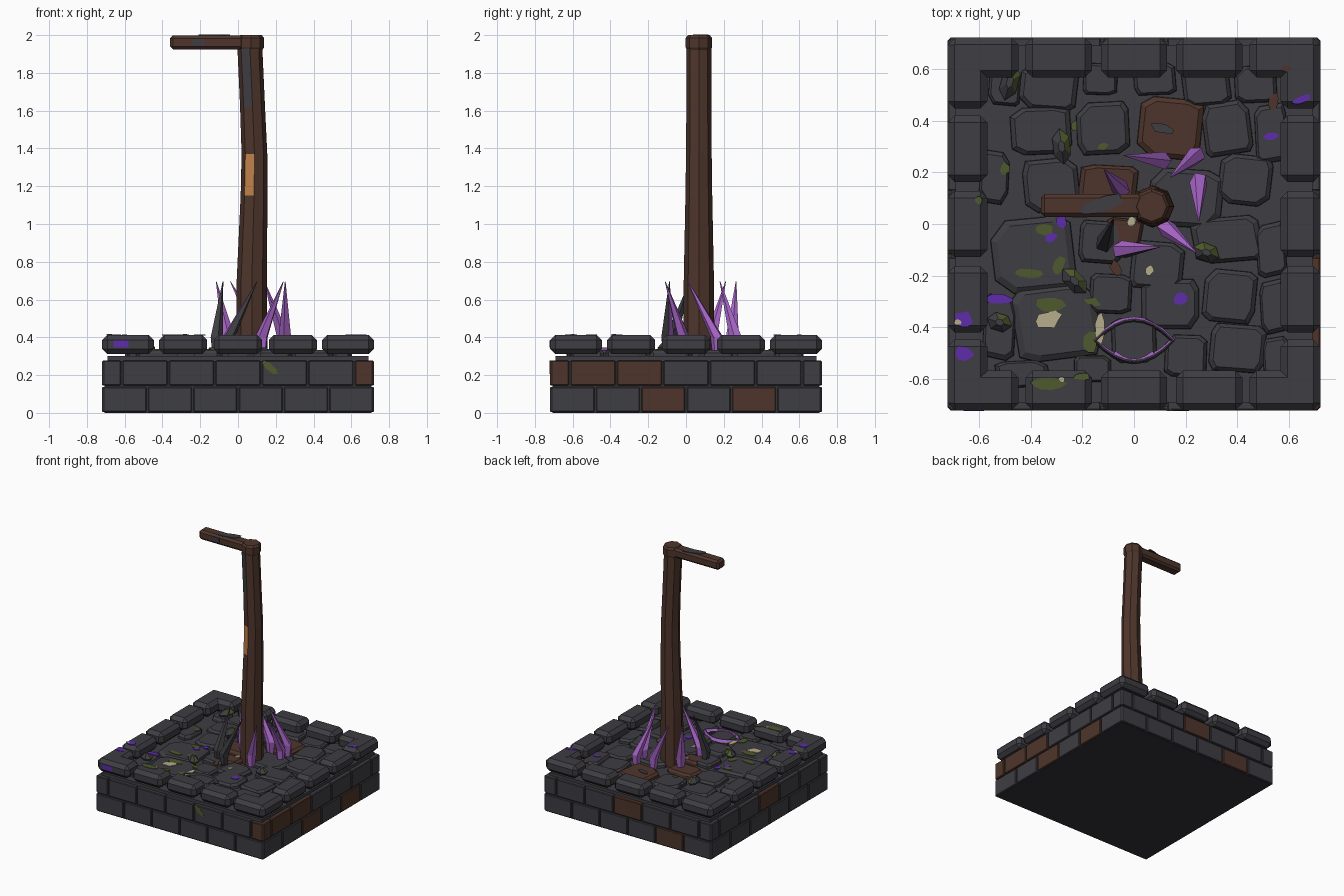
import bpy, bmesh, math, random
from mathutils import Vector, Matrix

random.seed(4)
if "Cube" in bpy.data.objects:
    bpy.data.objects.remove(bpy.data.objects["Cube"])


def material(name, rgb):
    m = bpy.data.materials.new(name)
    m.use_nodes = True
    m.diffuse_color = (*rgb, 1)
    m.node_tree.nodes["Principled BSDF"].inputs["Base Color"].default_value = (*rgb, 1)
    return m


STONE = material("charcoal stone", (.048, .047, .056))
MORTAR = material("dark mortar", (.034, .033, .039))
BROWN = material("dark brown", (.078, .036, .025))
VIOLET = material("bright violet", (.42, .14, .62))
PURPLE = material("deep purple", (.11, .025, .4))
MOSS = material("moss green", (.075, .1, .027))
BONE = material("pale bone", (.47, .42, .26))
OCHRE = material("raw wood", (.53, .22, .07))


def finish(bm, name, *mats):
    bmesh.ops.recalc_face_normals(bm, faces=bm.faces)
    mesh = bpy.data.meshes.new(name)
    bm.to_mesh(mesh)
    bm.free()
    for m in mats:
        mesh.materials.append(m)
    ob = bpy.data.objects.new(name, mesh)
    bpy.context.collection.objects.link(ob)
    return ob


def box(name, mat, lo, hi, bevel=0.0):
    bm = bmesh.new()
    bmesh.ops.create_cube(bm, size=1)
    lo, hi = Vector(lo), Vector(hi)
    for v in bm.verts:
        v.co = (lo + hi) / 2 + v.co * (hi - lo)
    if bevel:
        bmesh.ops.bevel(bm, geom=bm.edges[:], offset=bevel, segments=1, affect='EDGES')
    return finish(bm, name, mat)


def loft(name, rings, *mats):
    """Skin a stack of rings with equal point counts and cap both ends."""
    bm = bmesh.new()
    rows = [[bm.verts.new(p) for p in ring] for ring in rings]
    n = len(rows[0])
    for a, b in zip(rows, rows[1:]):
        for i in range(n):
            bm.faces.new((a[i], a[(i + 1) % n], b[(i + 1) % n], b[i]))
    bm.faces.new(rows[0])
    bm.faces.new(rows[-1])
    return finish(bm, name, *mats)


def ngon(n, x, y, z, rx, ry=None, turn=0.0, jitter=0.0):
    pts = []
    for i in range(n):
        a = math.tau * i / n
        s = 1 + random.uniform(-jitter, jitter)
        u, v = math.cos(a) * rx * s, math.sin(a) * (ry or rx) * s
        pts.append((x + u * math.cos(turn) - v * math.sin(turn),
                    y + u * math.sin(turn) + v * math.cos(turn), z))
    return pts


def paint(mat, z, spots):
    """Thin irregular stains lying on a flat top."""
    for x, y, rx, ry in spots:
        ring = ngon(9, x, y, z - .002, rx, ry, random.uniform(-.4, .4), .2)
        loft("stain", [ring, [(a, b, z + .003) for a, b, _ in ring]], mat)


# Foundation core and floor bed
box("foundation_core", MORTAR, (-.708, -.708, 0), (.708, .708, .275))
box("floor_bed", STONE, (-.69, -.69, .27), (.69, .69, .3))

# Brick courses and rim blocks; each side is laid along x then turned into place
LOWER = [-.72 + .24 * i for i in range(7)]
UPPER = [-.72] + [-.615 + .246 * i for i in range(6)] + [.72]
SIDES = {"front": (0, (), (6,)), "left": (1, (2, 4), (0, 1, 2)),
         "back": (2, (4,), (3,)), "right": (3, (), (3,))}
for side, (turns, low_brown, high_brown) in SIDES.items():
    spin = Matrix.Rotation(turns * math.pi / 2, 4, 'Z')
    parts = []
    for cuts, brown, z0, z1 in ((LOWER, low_brown, .005, .137), (UPPER, high_brown, .145, .277)):
        for i, (a, b) in enumerate(zip(cuts, cuts[1:])):
            parts.append(box(side + "_brick", BROWN if i in brown else STONE,
                             (a + .005, -.72, z0), (b - .005, -.66, z1), .005))
    for i in range(5):
        x = (i - 2) * .291
        half = .128 if 0 < i < 4 else .136
        parts.append(box(side + "_rim_block", STONE,
                         (x - half, -.72, .312), (x + half, -.567, .412), .027))
    for p in parts:
        p.data.transform(spin)

# Irregular paving stones: centre x, centre y, width, depth
STONES = [(-.5, .53, .12, .14), (-.33, .53, .22, .17), (-.13, .56, .13, .12), (.08, .56, .16, .12),
          (.28, .53, .18, .14), (.47, .54, .16, .14), (-.36, .36, .23, .18), (-.12, .37, .2, .2),
          (.36, .37, .18, .2), (.53, .35, .12, .22), (-.54, .18, .11, .2), (-.32, .15, .21, .2),
          (.2, .1, .28, .22), (.43, .17, .2, .19), (-.39, -.12, .31, .28), (-.13, -.07, .16, .16),
          (.09, -.16, .2, .18), (.36, -.06, .26, .17), (.53, -.1, .11, .2), (-.3, -.38, .32, .28),
          (-.09, -.27, .16, .15), (.14, -.31, .22, .19), (.37, -.28, .2, .2), (.54, -.32, .1, .2),
          (-.52, -.4, .12, .24), (-.43, -.58, .2, .1), (-.16, -.56, .14, .1), (.2, -.51, .16, .16),
          (.4, -.48, .21, .18), (.55, -.52, .1, .16), (0, -.45, .17, .17)]
RUSTY = [(.14, .37, .24, .23), (-.1, .15, .22, .15), (-.04, -.03, .14, .1)]


def paving(x, y, w, d, mat):
    # Rectangle with clipped, wobbling corners
    outline = []
    for sx, sy, flip in ((1, 1, 0), (-1, 1, 1), (-1, -1, 0), (1, -1, 1)):
        k = random.uniform(.5, .85)
        pair = [(sx, sy * k), (sx * random.uniform(.5, .85), sy)]
        outline += pair[::-1] if flip else pair
    shear = random.uniform(-.15, .15)
    outline = [(u + shear * v, v - shear * u) for u, v in outline]
    rings = [[(x + u * w / 2 * s, y + v * d / 2 * s, z) for u, v in outline]
             for s, z in ((1.03, .28), (1, .318), (.85, .333))]
    loft("paving_stone", rings, mat)


for s in STONES:
    paving(*s, STONE)
for s in RUSTY:
    paving(*s, BROWN)

# Stains on the paving and on the rim
paint(MOSS, .334, [(-.35, -.02, .035, .02), (-.41, -.19, .06, .018), (-.32, -.31, .05, .03),
                   (-.17, -.46, .03, .04), (-.5, .21, .018, .025), (-.23, .38, .012, .02),
                   (-.12, .3, .02, .012), (-.29, -.16, .02, .04), (-.16, -.3, .03, .015)])
paint(PURPLE, .334, [(-.52, -.29, .05, .018), (-.32, -.05, .025, .018), (-.28, .01, .02, .025),
                     (.18, -.29, .025, .025), (.53, .34, .03, .015)])
paint(BONE, .336, [(-.33, -.37, .05, .035), (-.13, -.41, .02, .06), (.06, -.18, .015, .02),
                   (-.01, .01, .015, .02)])
paint(STONE, .336, [(.11, .37, .045, .02)])
paint(BROWN, .334, [(.54, .47, .02, .035), (-.07, -.17, .02, .03)])
paint(PURPLE, .412, [(-.66, -.37, .035, .035), (-.66, -.5, .035, .025), (.65, .48, .04, .014)])
paint(MOSS, .412, [(-.33, -.62, .07, .025), (-.2, -.59, .03, .015), (-.6, .09, .015, .015)])
paint(BONE, .414, [(-.28, -.6, .012, .01), (-.68, -.38, .015, .01)])
paint(BROWN, .412, [(.59, .6, .02, .015)])
box("rim_front_stain", PURPLE, (-.66, -.722, .345), (-.58, -.715, .382))
moss = ngon(7, 0, 0, 0, .055, .02, -.7)
loft("brick_moss", [[(.17 + x, y, .24 + z) for x, z, _ in moss] for y in (-.722, -.715)], MOSS)

# Pointed pebbles, mossy on one flank
for x, y, turn, length in ((-.48, .55, 1.3, .075), (-.28, .3, 1.7, .07), (.28, -.11, -.4, .055),
                           (-.23, -.22, -.8, .065), (-.52, -.38, -.3, .05)):
    rings = [ngon(6, x, y, z, length * s, .038 * s, turn)
             for z, s in ((.32, .75), (.345, 1), (.375, .35))]
    ob = loft("mossy_pebble", rings, STONE, MOSS)
    for p in ob.data.polygons:
        p.material_index = int(p.normal.x + p.normal.y > .3)

# Carved eye: almond ridge, violet on the faces turned to the back, and a crescent
almond = []
for sign in (1, -1):
    for i in range(8):
        u = sign * (1 - i / 4)
        almond.append((u, sign * (1 - u * u)))
bm = bmesh.new()
rows = [[bm.verts.new((u * (.15 + o), -.45 + v * (.08 + o), z)) for u, v in almond]
        for o, z in ((.012, .325), (.003, .345), (-.003, .345), (-.012, .325))]
for a, b in zip(rows, rows[1:]):
    for i in range(16):
        j = (i + 1) % 16
        bm.faces.new((a[i], a[j], b[j], b[i]))
eye = finish(bm, "carved_eye_ridge", STONE, VIOLET)
for p in eye.data.polygons:
    p.material_index = int(p.normal.y > .4)
arc = [(.08 * u, -.535 + .03 * u * u) for u in (-1, -.6, -.2, .2, .6, 1)]
crescent = arc + [(x * .9, y + .014) for x, y in arc[::-1]]
loft("eye_crescent", [[(x, y, z) for x, y in crescent] for z in (.334, .342)], VIOLET)

# Bent eight-sided post with a weathered, chipped front
POST = [(.3, .073, .083), (.7, .073, .08), (1.15, .085, .071), (1.37, .087, .068),
        (1.62, .077, .066), (1.93, .063, .066)]
post = loft("post", [ngon(8, x, .068, z, r) for z, x, r in POST], BROWN, STONE, OCHRE)
for p in post.data.polygons:
    n, z = p.normal, p.center.z
    if n.x < -.2 and n.y < -.6:
        p.material_index = 2 if 1.15 < z < 1.37 else int(z > 1.62)
loft("post_cap", [ngon(8, .068, .068, z, r) for z, r in
                  ((1.92, .06), (1.935, .07), (1.985, .07), (2, .058))], BROWN)

# Cross arm
box("cross_arm", BROWN, (-.36, .028, 1.925), (.1, .115, 1.998), .015)
paint(STONE, 1.999, [(-.12, .075, .085, .026)])
box("arm_front_stain", STONE, (-.24, .026, 1.945), (-.18, .032, 1.98))

# Ring of crystal spikes: base x, y then tip x, y
SPIKES = [(.11, .245, -.04, .265), (.24, .265, .14, .18), (.25, .165, .25, .01), (.125, -.015, .24, -.11),
          (-.05, -.1, .1, -.088), (-.115, -.075, -.08, .02), (-.05, .135, -.115, .21)]
for i, (x, y, tx, ty) in enumerate(SPIKES):
    rings = [ngon(5, x, y, .31, .025, turn=i), ngon(5, x, y, .4, .036, turn=i),
             ngon(5, tx, ty, .695, .002, turn=i)]
    ob = loft("crystal_spike", rings, VIOLET, STONE)
    for p in ob.data.polygons:
        p.material_index = int(i == 5 or (i == 4 and p.normal.y < -.2))
